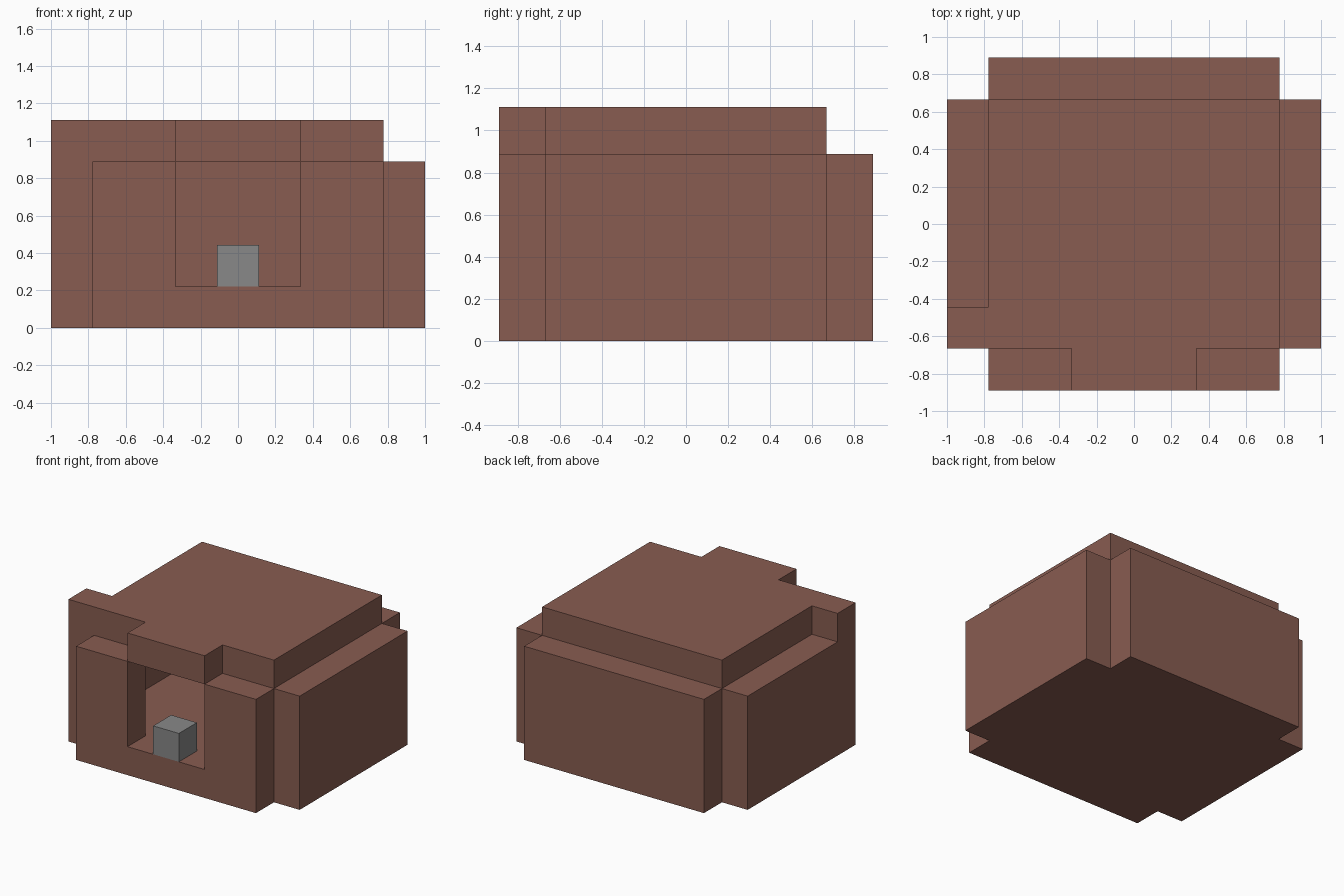
import bpy
import bmesh
from mathutils import Vector

U = 2 / 9  # one block of the building grid

cube = bpy.data.objects.get("Cube")
if cube:
    bpy.data.objects.remove(cube, do_unlink=True)


def make_material(name, color):
    mat = bpy.data.materials.new(name)
    mat.use_nodes = True
    mat.diffuse_color = color
    mat.node_tree.nodes["Principled BSDF"].inputs["Base Color"].default_value = color
    return mat


def prism(name, outline, extrude, mat):
    """Extrude a flat outline (in blocks) into a solid part."""
    bm = bmesh.new()
    face = bm.faces.new([bm.verts.new(Vector(p) * U) for p in outline])
    grown = bmesh.ops.extrude_face_region(bm, geom=[face], use_keep_orig=True)
    moved = [v for v in grown["geom"] if isinstance(v, bmesh.types.BMVert)]
    bmesh.ops.translate(bm, verts=moved, vec=Vector(extrude) * U)
    bmesh.ops.recalc_face_normals(bm, faces=bm.faces)
    mesh = bpy.data.meshes.new(name)
    bm.to_mesh(mesh)
    bm.free()
    mesh.materials.append(mat)
    obj = bpy.data.objects.new(name, mesh)
    bpy.context.collection.objects.link(obj)
    return obj


def box(name, x, y, z, mat):
    base = [(x[0], y[0], z[0]), (x[1], y[0], z[0]), (x[1], y[1], z[0]), (x[0], y[1], z[0])]
    return prism(name, base, (0, 0, z[1] - z[0]), mat)


brown = make_material("brown_clay", (0.246, 0.107, 0.082, 1))
grey = make_material("grey_stone", (0.246, 0.246, 0.246, 1))

# Floor and the three closed walls around the hollow room
box("floor", (-3.5, 3.5), (-3, 3), (0, 1), brown)
box("back_wall", (-3.5, 3.5), (3, 4), (0, 4), brown)
box("left_wall", (3.5, 4.5), (-3, 3), (0, 4), brown)
box("right_wall", (-4.5, -3.5), (-3, 3), (0, 4), brown)

# Front wall with the doorway notched out of its top
half = [(3.5, 0), (3.5, 4), (1.5, 4), (1.5, 1)]
profile = half + [(-x, z) for x, z in reversed(half)]
prism("front_wall", [(x, -4, z) for x, z in profile], (0, 1, 0), brown)

# Roof slab with the lintel over the doorway and a tab on the right wall
roof = [(-3.5, 3), (-3.5, -2), (-4.5, -2), (-4.5, -3), (-1.5, -3), (-1.5, -4),
        (1.5, -4), (1.5, -3), (3.5, -3), (3.5, 3)]
prism("roof", [(x, y, 4) for x, y in roof], (0, 0, 1), brown)

# Stone block standing in the doorway
box("doorway_block", (-0.5, 0.5), (-4, -3), (1, 2), grey)
